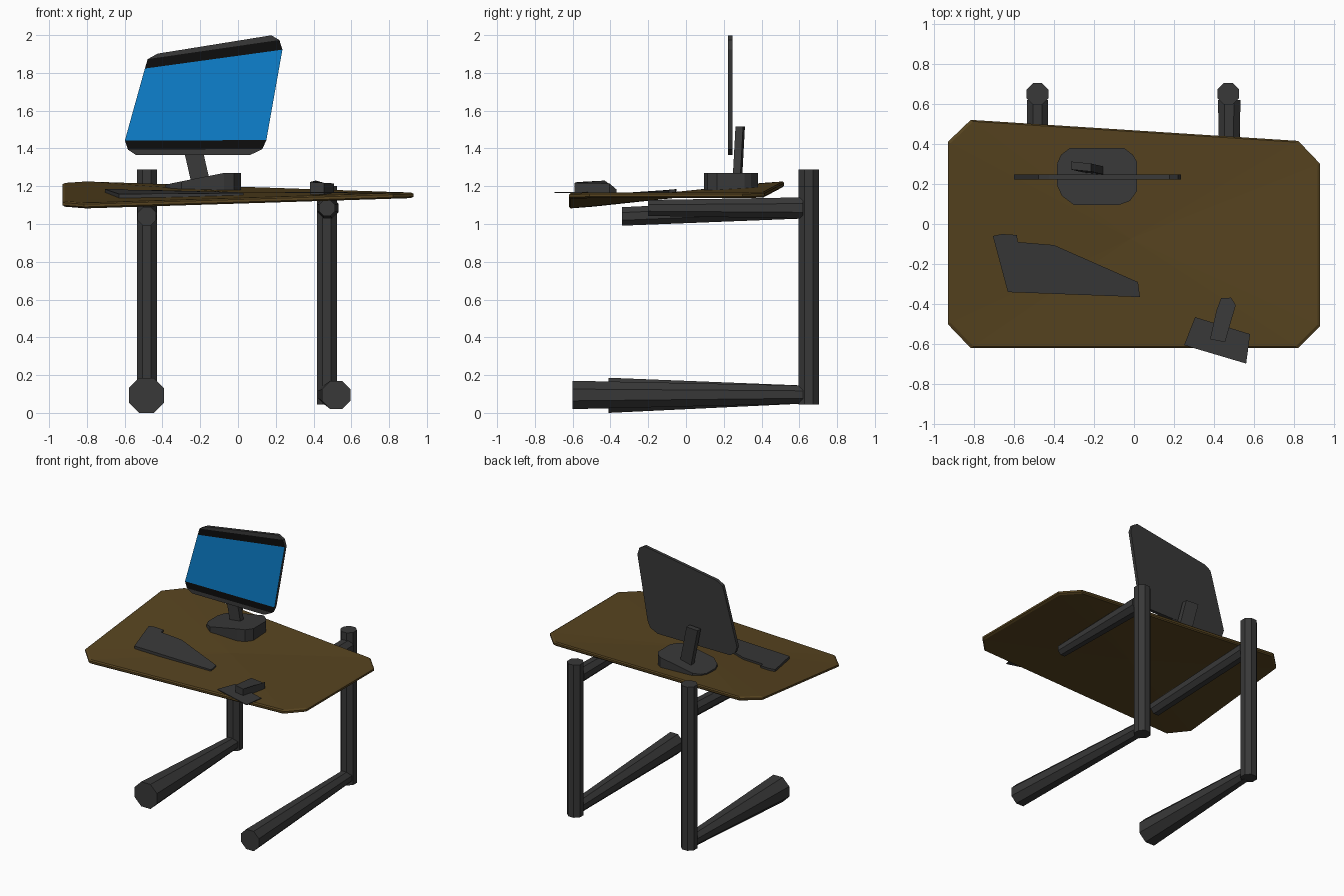
import bpy, bmesh, math

if "Cube" in bpy.data.objects:
    bpy.data.objects.remove(bpy.data.objects["Cube"])


def material(name, rgb):
    m = bpy.data.materials.new(name)
    m.diffuse_color = (*rgb, 1)
    m.use_nodes = True
    m.node_tree.nodes["Principled BSDF"].inputs["Base Color"].default_value = m.diffuse_color
    return m


GREY = material("dark_grey", (0.04, 0.04, 0.04))
WOOD = material("wood", (0.095, 0.057, 0.014))
BLACK = material("black", (0.004, 0.004, 0.004))
BLUE = material("screen_blue", (0.004, 0.22, 0.62))


def loft(name, rings, mats=(GREY,), first_cap=None, poke=False):
    """Skin equal-length rings; first_cap may split the first cap into coloured faces."""
    bm = bmesh.new()
    rows = [[bm.verts.new(p) for p in ring] for ring in rings]
    n = len(rows[0])
    for a, b in zip(rows, rows[1:]):
        for i in range(n):
            j = (i + 1) % n
            bm.faces.new((a[i], a[j], b[j], b[i]))
    caps = [bm.faces.new(rows[-1])]
    if first_cap:
        for idx, mat in first_cap:
            bm.faces.new([rows[0][i] for i in idx]).material_index = mat
    else:
        caps.append(bm.faces.new(rows[0]))
    if poke:
        bmesh.ops.poke(bm, faces=caps)
    bmesh.ops.recalc_face_normals(bm, faces=bm.faces[:])
    me = bpy.data.meshes.new(name)
    bm.to_mesh(me)
    bm.free()
    for m in mats:
        me.materials.append(m)
    ob = bpy.data.objects.new(name, me)
    bpy.context.collection.objects.link(ob)
    return ob


def octagon(c, r, axis):
    """Octagon with flat sides, r from centre to flat."""
    R = r / math.cos(math.pi / 8)
    pts = []
    for k in range(8):
        a = math.pi / 8 + k * math.pi / 4
        u, v = R * math.cos(a), R * math.sin(a)
        pts.append((c[0] + u, c[1] + v, c[2]) if axis == "z" else (c[0] + u, c[1], c[2] + v))
    return pts


def bar(name, p0, r0, p1, r1, axis):
    return loft(name, [octagon(p0, r0, axis), octagon(p1, r1, axis)])


def table_z(x, y):
    """Height of the twisted table top."""
    return 1.167 + (0.93 - x) / 1.86 * (-0.058 + 0.12 * (y + 0.62) / 1.14)


# Frame: columns, feet and support arms
bar("left_column", (-0.482, 0.65, 0.05), 0.054, (-0.482, 0.65, 1.288), 0.054, "z")
bar("right_column", (0.471, 0.65, 0.045), 0.054, (0.471, 0.65, 1.20), 0.054, "z")
bar("left_foot", (-0.482, 0.62, 0.097), 0.048, (-0.485, -0.41, 0.093), 0.093, "y")
bar("right_foot", (0.471, 0.62, 0.097), 0.048, (0.52, -0.60, 0.095), 0.075, "y")
bar("left_arm", (-0.482, 0.62, 1.082), 0.053, (-0.482, -0.34, 1.04), 0.049, "y")
bar("right_arm", (0.476, 0.62, 1.085), 0.056, (0.471, -0.20, 1.085), 0.042, "y")

# Twisted table top with softened rim
top = [(-0.93, -0.50), (-0.815, -0.62), (0.82, -0.62), (0.93, -0.51),
       (0.93, 0.30), (0.82, 0.415), (-0.815, 0.52), (-0.93, 0.41)]
loft("table_top",
     [[(x * s, y * s, table_z(x, y) + dz) for x, y in top]
      for s, dz in ((0.985, -0.030), (1, -0.022), (1, -0.008), (0.985, 0))],
     (WOOD,), poke=True)

# Monitor panel: front split into frame, black bands and screen
panel = [(-0.599, 1.442), (-0.583, 1.394), (-0.541, 1.366), (0.066, 1.366),
         (0.129, 1.397), (0.150, 1.444), (0.235, 1.923), (0.219, 1.974),
         (0.177, 1.999), (-0.425, 1.902), (-0.478, 1.873), (-0.493, 1.823)]
loft("monitor", [[(x, y, z) for x, z in panel] for y in (0.222, 0.246)],
     (GREY, BLACK, BLUE),
     first_cap=[((0, 5, 6, 11), 2), ((0, 1, 4, 5), 1), ((11, 6, 7, 10), 1),
                ((1, 2, 3, 4), 0), ((10, 7, 8, 9), 0)])

# Leaning monitor neck
def neck_ring(x, y, z):
    return [(x, y, z), (x + 0.1, y - 0.01, z), (x + 0.1, y + 0.03, z), (x, y + 0.04, z)]


loft("monitor_neck", [neck_ring(-0.243, 0.255, 1.20), neck_ring(-0.315, 0.272, 1.515)])

# Wedge-shaped monitor base
base = [(-0.385, 0.195), (-0.36, 0.14), (-0.30, 0.095), (-0.075, 0.095), (-0.02, 0.115),
        (0.015, 0.165), (0.015, 0.31), (-0.005, 0.345), (-0.05, 0.38), (-0.32, 0.38),
        (-0.365, 0.345), (-0.385, 0.30)]
loft("monitor_base",
     [[(x, y, 1.18) for x, y in base],
      [(x, y, min(1.27, 1.208 + (x + 0.385) * 0.21)) for x, y in base]])

# Keyboard slab lying on the table, raised at its left end
keys = [(-0.705, -0.06), (-0.63, -0.34), (0.03, -0.365), (0.02, -0.29),
        (-0.40, -0.105), (-0.58, -0.09), (-0.585, -0.055), (-0.66, -0.05)]
loft("keyboard",
     [[(x, y, table_z(x, y) - 0.012) for x, y in keys],
      [(x, y, table_z(x, y) + 0.012 - 0.006 * x) for x, y in keys]])

# Mouse mat overhanging the front edge
mat = [(0.25, -0.605), (0.56, -0.697), (0.58, -0.55), (0.305, -0.465)]
loft("mouse_mat", [[(x, y, z) for x, y in mat] for z in (1.164, 1.169)])

# Faceted mouse
mouse = [(0.380, -0.575), (0.455, -0.59), (0.508, -0.405), (0.485, -0.368),
         (0.435, -0.37), (0.412, -0.43)]
heights = [1.222, 1.218, 1.215, 1.183, 1.183, 1.230]
loft("mouse", [[(x, y, 1.155) for x, y in mouse],
               [(x, y, h) for (x, y), h in zip(mouse, heights)]])
